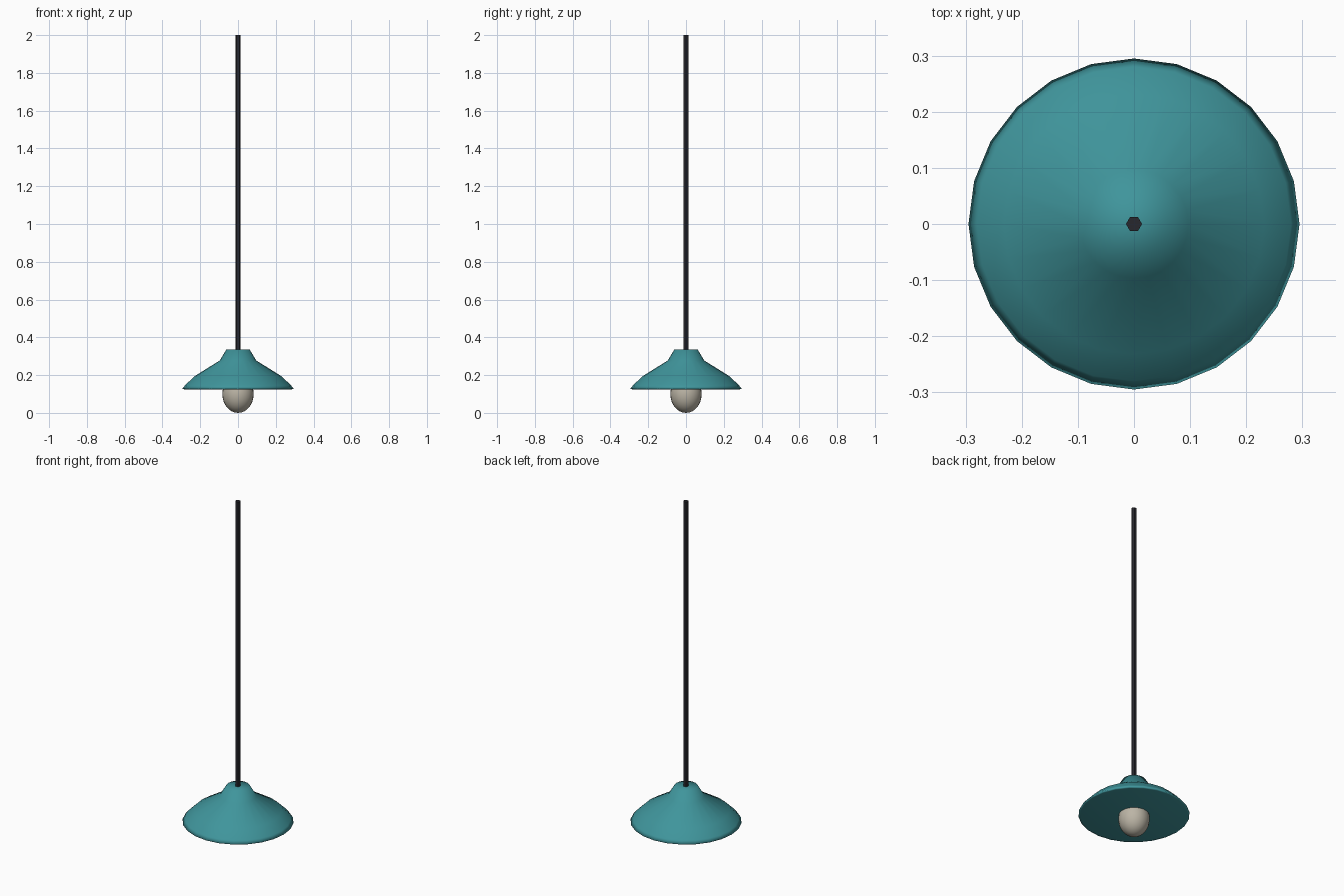
import bpy, bmesh, math

if "Cube" in bpy.data.objects:
    bpy.data.objects.remove(bpy.data.objects["Cube"])


def material(name, color):
    m = bpy.data.materials.new(name)
    m.diffuse_color = (*color, 1)
    m.use_nodes = True
    m.node_tree.nodes["Principled BSDF"].inputs["Base Color"].default_value = m.diffuse_color
    return m


def lathe(name, profile, sides, mat, smooth=True):
    """Closed solid of revolution; profile is (radius, z) from bottom to top."""
    bm = bmesh.new()
    rings = []
    for r, z in profile:
        rings.append([bm.verts.new((r * math.cos(2 * math.pi * i / sides),
                                    r * math.sin(2 * math.pi * i / sides), z))
                      for i in range(sides)])
    for low, high in zip(rings, rings[1:]):
        for i in range(sides):
            j = (i + 1) % sides
            bm.faces.new((low[i], low[j], high[j], high[i]))
    bm.faces.new(rings[0][::-1])
    bm.faces.new(rings[-1])
    for f in bm.faces:
        f.smooth = smooth
    mesh = bpy.data.meshes.new(name)
    bm.to_mesh(mesh)
    bm.free()
    mesh.materials.append(mat)
    ob = bpy.data.objects.new(name, mesh)
    bpy.context.collection.objects.link(ob)
    return ob


teal = material("teal_enamel", (0.05, 0.30, 0.33))
black = material("black_cord", (0.02, 0.02, 0.026))
glass = material("warm_glass", (0.50, 0.46, 0.38))

# Shade: solid flared cone with a thin lip and a flat underside
lathe("shade", [(0.285, 0.125), (0.295, 0.128), (0.28, 0.146), (0.232, 0.193),
                (0.097, 0.277), (0.062, 0.335)], 24, teal)

# Cord: long hexagonal rod
lathe("cord", [(0.0143, 0.32), (0.0143, 2.0)], 6, black, smooth=False)

# Bulb: slightly tall globe poking through the underside
bpy.ops.mesh.primitive_uv_sphere_add(segments=24, ring_count=16, radius=1,
                                     location=(0, 0, 0.1))
bulb = bpy.context.object
bulb.name = "bulb"
bulb.scale = (0.083, 0.083, 0.1)
bulb.data.materials.append(glass)
bpy.ops.object.shade_smooth()
